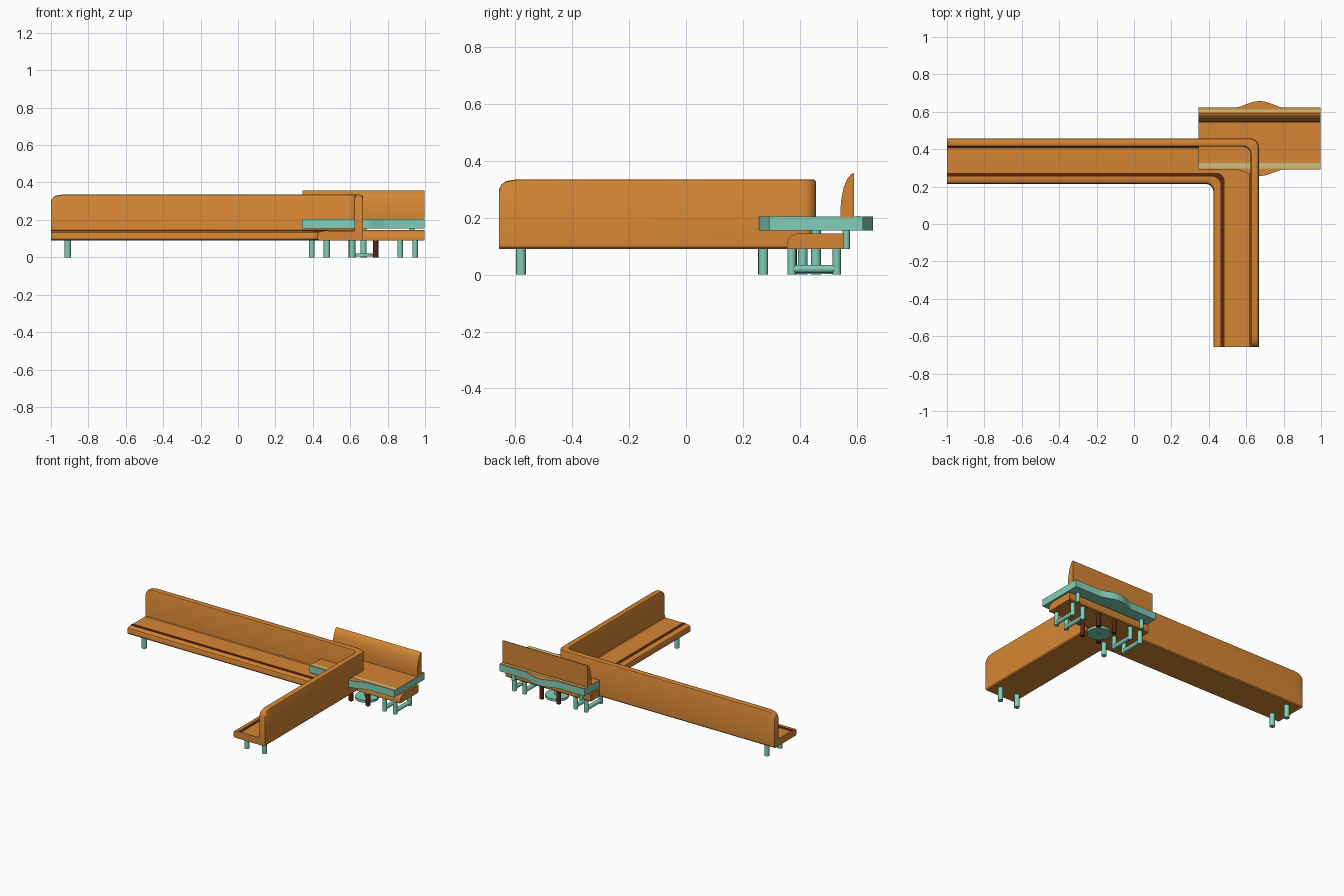
import bpy, bmesh, math
from mathutils import Vector

if "Cube" in bpy.data.objects:
    bpy.data.objects.remove(bpy.data.objects["Cube"])


def mat(name, r, g, b):
    m = bpy.data.materials.new(name)
    m.diffuse_color = (r, g, b, 1)
    m.use_nodes = True
    m.node_tree.nodes["Principled BSDF"].inputs["Base Color"].default_value = m.diffuse_color
    return m


ORANGE = mat("orange wood", 0.66, 0.235, 0.034)
TEAL = mat("pale teal", 0.22, 0.62, 0.48)
KHAKI = mat("khaki", 0.60, 0.53, 0.20)
BROWN = mat("dark brown", 0.10, 0.020, 0.005)


def finish(name, bm, mats, smooth=True):
    bmesh.ops.recalc_face_normals(bm, faces=bm.faces)
    me = bpy.data.meshes.new(name)
    bm.to_mesh(me)
    bm.free()
    ob = bpy.data.objects.new(name, me)
    bpy.context.collection.objects.link(ob)
    for m in mats:
        me.materials.append(m)
    if smooth:
        bpy.ops.object.select_all(action='DESELECT')
        ob.select_set(True)
        bpy.context.view_layer.objects.active = ob
        bpy.ops.object.shade_smooth_by_angle(angle=math.radians(35))
    return ob


def loft(name, rings, material):
    bm = bmesh.new()
    vs = [[bm.verts.new(p) for p in r] for r in rings]
    n = len(vs[0])
    for a, b in zip(vs, vs[1:]):
        for i in range(n):
            bm.faces.new((a[i], a[(i + 1) % n], b[(i + 1) % n], b[i]))
    bm.faces.new(vs[0])
    bm.faces.new(vs[-1])
    return finish(name, bm, [material])


def rod(name, p, q, r, material, seg=16):
    p, q = Vector(p), Vector(q)
    bm = bmesh.new()
    bmesh.ops.create_cone(bm, cap_ends=True, segments=seg, radius1=r, radius2=r, depth=(q - p).length)
    rot = (q - p).to_track_quat('Z', 'Y').to_matrix().to_4x4()
    bm.transform(rot)
    bmesh.ops.translate(bm, verts=bm.verts, vec=(p + q) / 2)
    return finish(name, bm, [material])


# corner path: every profile point follows the same L with a rounded corner
def corner_rings(profile, round_ends=True):
    R = 0.045
    caps = [(0, 0.300), (0.008, 0.317), (0.025, 0.329), (0.06, 0.335)] if round_ends else [(0, 0.335)]

    def lift(z, cap):
        return z if z < 0.2 else 0.2 + (z - 0.2) * (cap - 0.2) / 0.135
    rings = []
    for s, c in caps:
        rings.append([(-1 + s, 0.457 - d, lift(z, c)) for d, z in profile])
    for i in range(9):
        a = math.pi / 2 * (1 - i / 8)
        rings.append([(0.667 - d - R + R * math.cos(a), 0.457 - d - R + R * math.sin(a), z)
                      for d, z in profile])
    for s, c in reversed(caps):
        rings.append([(0.667 - d, -0.657 + s, lift(z, c)) for d, z in profile])
    return rings


# corner bench: seat and backrest in one swept section
bench_profile = [(0, 0.097), (0.006, 0.09), (0.234, 0.09), (0.242, 0.098), (0.242, 0.122),
                 (0.238, 0.132), (0.228, 0.138), (0.212, 0.14), (0.05, 0.14), (0.045, 0.145),
                 (0.043, 0.16), (0.043, 0.325), (0.04, 0.332), (0.033, 0.335),
                 (0.010, 0.335), (0.003, 0.332), (0, 0.325)]
loft("corner_bench", corner_rings(bench_profile), ORANGE)
# dark inlay near the seat front
loft("seat_inlay", corner_rings([(0.183, 0.139), (0.204, 0.139), (0.204, 0.1425), (0.183, 0.1425)], False), BROWN)

for x, y in [(-0.91, 0.27), (-0.91, 0.41), (0.475, -0.58), (0.61, -0.58), (0.475, 0.272)]:
    rod("corner_bench_leg", (x, y, 0), (x, y, 0.1), 0.017, TEAL)

# small bench seat and curved backrest, profiles in y and z
X0, X1 = 0.345, 0.997


def along_x(name, profile, material):
    return loft(name, [[(x, y, z) for y, z in profile] for x in (X0, X1)], material)


along_x("small_bench_seat", [(0.355, 0.09), (0.55, 0.09), (0.555, 0.096), (0.555, 0.145),
                             (0.39, 0.145), (0.372, 0.138), (0.36, 0.125), (0.355, 0.108)], ORANGE)
along_x("small_bench_backrest", [(0.543, 0.2), (0.59, 0.2), (0.59, 0.357), (0.58, 0.353), (0.566, 0.335),
                                 (0.554, 0.305), (0.546, 0.265), (0.543, 0.23)], ORANGE)

# table slab with a bulge at the middle of both long sides
CX, CY = 0.671, 0.457


def half(x):
    t = abs(x - CX) / 0.13
    return 0.165 + (0.035 * math.cos(t * math.pi / 2) ** 1.5 if t < 1 else 0)


xs = [X0] + [CX - 0.13 + 0.26 * i / 24 for i in range(25)] + [X1]
outline = [(x, CY - half(x)) for x in xs] + [(x, CY + half(x)) for x in reversed(xs)]
bm = bmesh.new()
low = [bm.verts.new((x, y, 0.155)) for x, y in outline]
top = [bm.verts.new((x, y, 0.204)) for x, y in outline]
n = len(low)
for i in range(n):
    bm.faces.new((low[i], low[(i + 1) % n], top[(i + 1) % n], top[i]))
bm.faces.new(low)
bm.faces.new(top).material_index = 1
finish("table_slab", bm, [TEAL, ORANGE])

# khaki edge strips on the slab
for y0, y1 in [(0.298, 0.325), (0.600, 0.612)]:
    along_x("slab_strip", [(y0, 0.203), (y1, 0.203), (y1, 0.2055), (y0, 0.2055)], KHAKI)

# pedestal
rod("pedestal_base", (CX, CY, 0.003), (CX, CY, 0.02), 0.075, TEAL, 32)
rod("pedestal_post", (CX, CY, 0.0), (CX, CY, 0.156), 0.017, TEAL)

# leg frames, middle legs and slab struts, mirrored about the slab centre
for s in (-1, 1):
    for dx in (0.196, 0.276):
        x = CX + s * dx
        for y in (0.372, 0.53):
            rod("frame_leg", (x, y, 0), (x, y, 0.095), 0.015, TEAL)
        rod("frame_rail", (x, 0.372, 0.02), (x, 0.53, 0.02), 0.014, TEAL)
    for y in (0.375, 0.53):
        rod("middle_leg", (CX + s * 0.065, y, 0), (CX + s * 0.065, y, 0.095), 0.015, BROWN)
    rod("slab_strut", (CX + s * 0.26, 0.563, 0.09), (CX + s * 0.26, 0.563, 0.158), 0.013, TEAL)
